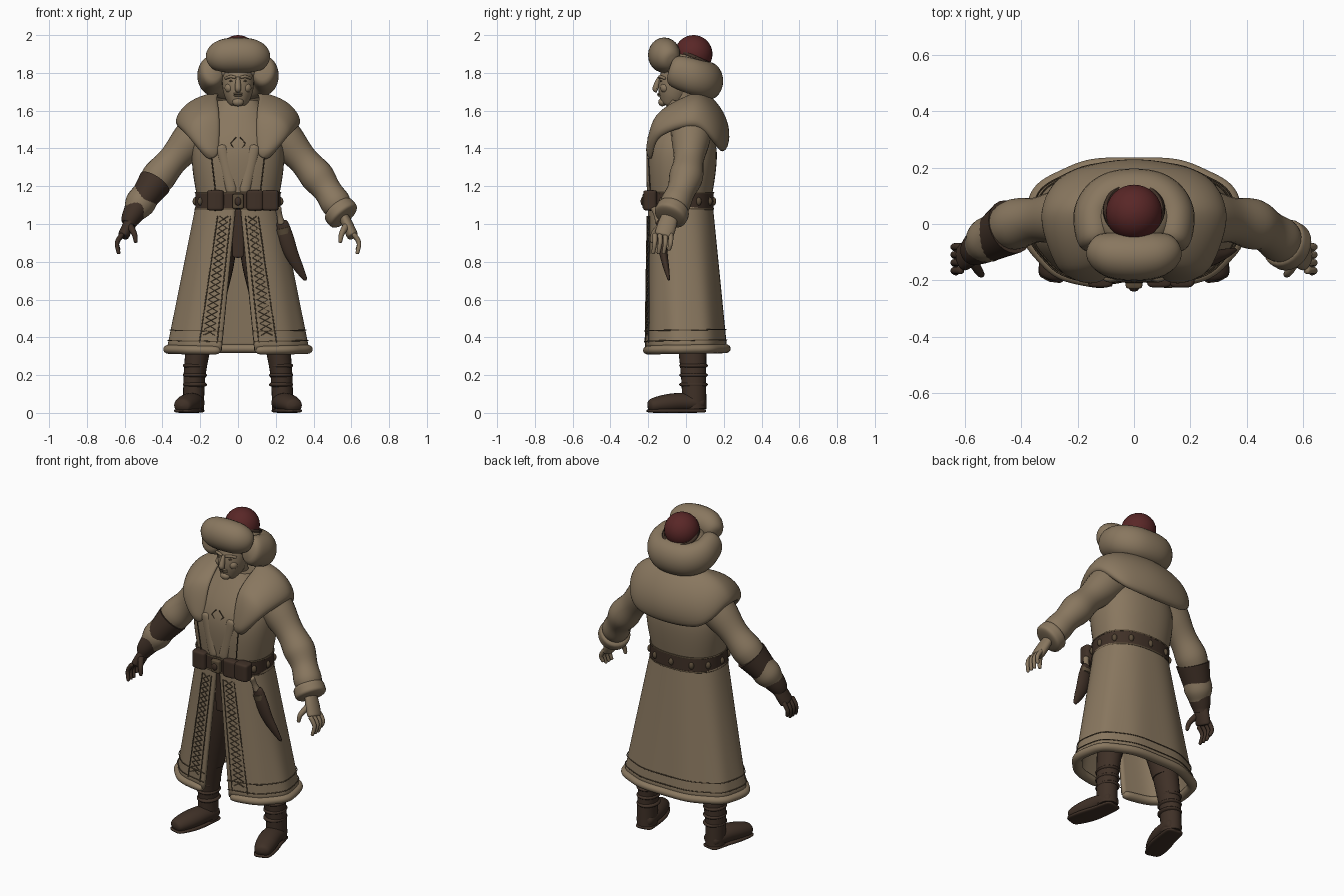
import bpy, bmesh, math
from math import sin, cos, pi, tau
from mathutils import Vector

cube = bpy.data.objects.get("Cube")
if cube:
    bpy.data.objects.remove(cube)

X, Y, Z = Vector((1, 0, 0)), Vector((0, 1, 0)), Vector((0, 0, 1))
SIDES = ((1, "left"), (-1, "right"))


def material(name, *colour):
    mat = bpy.data.materials.new(name)
    mat.use_nodes = True
    mat.diffuse_color = (*colour, 1)
    shader = mat.node_tree.nodes["Principled BSDF"]
    shader.inputs["Base Color"].default_value = (*colour, 1)
    shader.inputs["Roughness"].default_value = 0.9
    return mat


TAN = material("tan wool and fur", .25, .185, .115)
BROWN = material("dark brown leather", .05, .03, .02)
RED = material("dark red felt", .1, .02, .02)
TRIM = material("embroidery brown", .1, .07, .04)


def mix(start, end, t):
    return start + (end - start) * t


def power_sign(value, power):
    return math.copysign(abs(value) ** power, value)


def mirrored(half):
    return list(half) + [(-x, y, z) for x, y, z in reversed(half)]


def spline(keys, t):
    """Smooth curve through numbers or vectors, t from 0 to 1."""
    last = len(keys) - 1
    i = max(0, min(int(t * last), last - 1))
    f = t * last - i
    before, start, end, after = (keys[max(0, min(last, i + k))] for k in (-1, 0, 1, 2))
    tangent_in, tangent_out = (end - before) / 2, (after - start) / 2
    ease = f * f * (3 - 2 * f)
    return (mix(start, end, ease) + tangent_in * (f * (1 - f) ** 2)
            - tangent_out * (f * f * (1 - f)))


def surface(name, point, around, along, mat, closed=True, thickness=0):
    """Smooth grid surface from point(u, v)."""
    bm = bmesh.new()
    spans = around if closed else around - 1
    rows = [[bm.verts.new(point(i / spans, j / (along - 1))) for i in range(around)]
            for j in range(along)]
    for lower, upper in zip(rows, rows[1:]):
        for i in range(spans):
            k = (i + 1) % around
            bm.faces.new((lower[i], lower[k], upper[k], upper[i]))
    if closed:
        bm.faces.new(rows[0])
        bm.faces.new(rows[-1])
    bmesh.ops.recalc_face_normals(bm, faces=bm.faces)
    mesh = bpy.data.meshes.new(name)
    bm.to_mesh(mesh)
    bm.free()
    mesh.materials.append(mat)
    ob = bpy.data.objects.new(name, mesh)
    bpy.context.collection.objects.link(ob)
    if thickness:
        solid = ob.modifiers.new("thickness", "SOLIDIFY")
        solid.thickness, solid.offset = thickness, 0
    bpy.ops.object.select_all(action="DESELECT")
    ob.select_set(True)
    bpy.context.view_layer.objects.active = ob
    bpy.ops.object.shade_smooth_by_angle(angle=math.radians(60))


def tube(name, path, radii, mat, axis=X, flat=1, side=1, blunt=0, power=1, around=24, along=32):
    """Oval tube on a path: radii lie along axis, flat scales the other way, blunt rounds the ends."""
    path = [Vector(p) for p in path]

    def point(u, v):
        forward = (spline(path, min(1, v + .01)) - spline(path, max(0, v - .01))).normalized()
        across = (axis - forward * axis.dot(forward)).normalized()
        end = max(1 - abs(2 * v - 1) ** blunt, .002) ** .5 if blunt else 1
        radius = spline(radii, v) * end
        p = (spline(path, v) + across * radius * power_sign(cos(tau * u), power)
             + forward.cross(across) * radius * flat * power_sign(sin(tau * u), power))
        return p.x * side, p.y, p.z
    surface(name, point, around, along, mat)


def ball(name, centre, size, mat):
    def point(u, v):
        polar = pi * mix(.01, .99, v)
        unit = (sin(polar) * cos(tau * u), sin(polar) * sin(tau * u), cos(polar))
        return [c + s * n for c, s, n in zip(centre, size, unit)]
    surface(name, point, 32, 20, mat)


def stitch(name, path, radius=.003, mat=TRIM):
    tube(name, path, [radius], mat, axis=X + Y * 2 + Z * 3, around=6, along=len(path))


# Coat skirt, split at the front
def skirt(u, v, lift=0):
    width, depth = mix(.21, .365, v) + lift, mix(.16, .21, v) + lift
    opening = math.asin((mix(.01, .09, v) / width) ** 1.2)
    turn = mix(opening, tau - opening, u)
    fold = 1 + .012 * v * cos(9 * turn)
    return (width * fold * power_sign(sin(turn), .85),
            mix(-.03, 0, v) - depth * fold * power_sign(cos(turn), .85),
            mix(1.12, .33, v) + .01 * v * sin(turn / 2))


surface("coat_skirt", skirt, 90, 24, TAN, closed=False, thickness=.02)
tube("fur_hem", [skirt(i / 60, 1) for i in range(61)], [.024], TAN, axis=Z, flat=1.2, blunt=60, along=121)

# Embroidery around the hem and beside the opening
for v in (.87, .94):
    stitch("hem_stitch", [skirt(i / 80, v, .014) for i in range(81)])
for start, tag in ((0, "left"), (1, "right")):
    for inset in (.012, .058):
        stitch("border_stitch_" + tag, [skirt(abs(start - inset), mix(.1, .95, i / 30), .014) for i in range(31)])
    for phase in (0, 1):
        stitch("border_zigzag_" + tag, [skirt(abs(start - mix(.02, .05, (i + phase) % 2)),
                                              mix(.1, .9, i / 20), .014) for i in range(21)])

# Coat body and front edges
tube("coat_body", [(0, -.03, 1.1), (0, -.02, 1.4), (0, 0, 1.65)], [.21, .24, .11], TAN,
     flat=.76, power=.85, around=48)
for side, tag in SIDES:
    tube("coat_front_edge_" + tag, [(.03, -.19, 1.16), (.09, -.19, 1.42)], [.03], TAN,
         flat=.6, side=side, blunt=8)
    stitch("chest_stitch_" + tag, [(side * .12, -.19, 1.18), (side * .14, -.2, 1.35)])
    stitch("shirt_ornament_" + tag, [(side * mix(.01, .04, i % 2), -.2, mix(1.32, 1.46, i / 4)) for i in range(5)])

# Wide fur collar between its neck line and its hem
neck_line = mirrored([(.1, -.2, 1.36), (.1, -.14, 1.57), (.11, .02, 1.68), (.07, .09, 1.69)])
hem_line = mirrored([(.17, -.2, 1.35), (.27, -.14, 1.47), (.32, .05, 1.52), (.19, .18, 1.4)])
neck_line, hem_line = ([Vector(p) for p in line] for line in (neck_line, hem_line))


def collar(u, v):
    inner, outer = spline(neck_line, v), spline(hem_line, v)
    across, middle = outer - inner, (outer + inner) / 2
    out = Vector((middle.x, middle.y, .28))
    out = (out - across * out.dot(across) / across.length_squared).normalized()
    end = max(1 - abs(2 * v - 1) ** 24, .01) ** .5
    c, s = cos(tau * u), sin(tau * u)
    pile = mix(.03, .04, c) * power_sign(s, .7)
    arch = .12 * across.length * s * s * min(1, across.length * 5)
    return middle + across * c * end / 2 + out * (pile + arch) * end


surface("fur_collar", collar, 28, 90, TAN)

# Neck, shirt collar and head
tube("neck", [(0, 0, 1.55), (0, -.02, 1.72)], [.065], TAN)
tube("shirt_collar", [(0, -.03, 1.5), (0, -.02, 1.6)], [.11, .08], TAN)
tube("head", [(0, -.09, 1.62), (0, -.07, 1.68), (0, -.05, 1.76), (0, -.02, 1.88)],
     [.04, .072, .085, .07], TAN, flat=1.08, blunt=16)
tube("nose", [(0, -.14, 1.78), (0, -.16, 1.72), (0, -.15, 1.71)], [.01, .017, .014], TAN, blunt=8)
ball("chin", (0, -.125, 1.645), (.03, .022, .022), TAN)
for z in (1.68, 1.69):
    ball("lip", (0, -.14, z), (.025, .012, .006), TAN)
stitch("mouth", [(-.02, -.145, 1.685), (0, -.153, 1.685), (.02, -.145, 1.685)], .002)
for side, tag in SIDES:
    tube("collar_tab_" + tag, [(.01, -.12, 1.57), (.05, -.1, 1.59), (.08, -.06, 1.61)], [.016], RED,
         axis=Z, flat=.4, side=side, blunt=8)
    tube("brow_" + tag, [(.01, -.142, 1.775), (.04, -.135, 1.78), (.07, -.11, 1.77)], [.008], TAN,
         axis=Z, side=side, blunt=8)
    ball("eye_" + tag, (side * .034, -.13, 1.757), (.014, .008, .005), TRIM)
    ball("cheek_" + tag, (side * .045, -.11, 1.72), (.026, .026, .026), TAN)

# Fur hat with a red crown
ball("hat_core", (0, .01, 1.82), (.14, .12, .1), TAN)
tube("hat_front_fur", mirrored([(.15, -.07, 1.86), (.07, -.11, 1.89)]), [.06, .09, .09, .06], TAN,
     axis=Z, flat=.92, blunt=6)
tube("hat_back_fur", mirrored([(.13, -.09, 1.82), (.14, .04, 1.78), (.07, .11, 1.76)]), [.09, .1, .09], TAN,
     axis=Z, flat=.78, blunt=14, along=60)
ball("hat_crown", (0, .04, 1.9), (.1, .1, .1), RED)
turns = [tau * i / 40 for i in range(41)]
stitch("hat_crown_band", [(.1 * cos(a), mix(.05, .14, sin(a)), mix(1.88, 1.84, sin(a))) for a in turns], .011, BROWN)

# Sleeves, hands, cuff and gauntlet
SHOULDER, ELBOW, WRIST = (.2, .03, 1.5), (.42, 0, 1.25), (.55, -.08, 1.06)
KNUCKLES = (.61, -.12, .93)
for side, tag, skin in ((1, "left", TAN), (-1, "right", BROWN)):
    tube("sleeve_" + tag, [SHOULDER, ELBOW, WRIST], [.11, .1, .08, .09, .075, .08, .06], TAN, axis=Y, side=side)
    tube("palm_" + tag, [WRIST, KNUCKLES], [.04, .05, .05], skin, axis=Y, flat=.6, side=side, blunt=14)
    for i in range(4):
        y, tip = -.165 + .028 * i, .84 + .02 * (i == 3)
        tube("finger_" + tag, [(.61, y, .95), (.64, y, .9), (.63, y - .01, tip)], [.014, .01], skin,
             axis=Y, side=side, blunt=10, around=12)
    tube("thumb_" + tag, [(.58, -.12, 1), (.55, -.17, .95), (.54, -.18, .9)], [.02, .01], skin,
         axis=Y, side=side, blunt=10, around=12)
tube("fur_cuff_left", [(.52, -.06, 1.09), (.57, -.09, 1.03)], [.09], TAN, axis=Y, blunt=4)
tube("gauntlet_right", [(.44, -.01, 1.22), WRIST, (.58, -.1, 1)], [.1, .065, .045], BROWN,
     axis=Y, flat=.9, side=-1)


# Belt with studs, pouches and buckle
def belt(turn, z):
    return .225 * power_sign(sin(turn), .85), -.03 - .175 * power_sign(cos(turn), .85), z


tube("belt", [(0, -.03, 1.08), (0, -.03, 1.17)], [.226], BROWN, flat=.78, blunt=40, power=.85, around=64)
for z in (1.08, 1.165):
    stitch("belt_piping", [belt(turn, z) for turn in turns], .005)
for i in range(1, 12):
    ball("belt_stud", belt(tau * i / 12, 1.12), (.015, .015, .022), TRIM)
for x in (-.12, .09, .17):
    tube("belt_pouch", [(x, -.19, 1.07), (x, -.19, 1.18)], [.045], BROWN, flat=.8, blunt=10, power=.5)
tube("buckle", [(0, -.21, 1.08), (0, -.21, 1.16)], [.03], TRIM, flat=.7, blunt=10, power=.5)
ball("buckle_boss", (0, -.23, 1.12), (.017, .01, .022), BROWN)
tube("belt_strap_end", [(0, -.18, 1.08), (0, -.17, .82)], [.03], BROWN, flat=.3, blunt=16, power=.6)

# Sheathed knife on the left hip
tube("sheath", [(.23, -.14, 1.02), (.28, -.12, .85), (.36, -.09, .7)], [.03, .04, .03, .01], BROWN,
     flat=.6, blunt=20)
tube("sheath_band", [(.237, -.135, .98), (.245, -.13, .95)], [.037], TRIM, flat=.75)
tube("knife_handle", [(.21, -.17, 1.09), (.23, -.14, 1)], [.02, .015, .022], TAN, blunt=8)

# Trousers and boots
for side, tag in SIDES:
    tube("trouser_" + tag, [(.09, 0, 1.08), (.12, 0, .8), (.2, .03, .38)], [.09, .1, .07], BROWN, side=side)
    tube("boot_shaft_" + tag, [(.2, .03, .42), (.23, .04, .2), (.235, .045, .02)], [.07, .058, .055], BROWN,
         flat=1.15, side=side)
    for z in (.15, .2, .25):
        ball("boot_fold_" + tag, (side * .228, .04, z), (.064, .076, .02), BROWN)
    tube("boot_foot_" + tag, [(.225, .1, .05), (.25, -.04, .055), (.3, -.2, .035)], [.05, .06, .062, .045], BROWN,
         flat=.8, side=side, blunt=12)
    tube("boot_sole_" + tag, [(.225, .105, .011), (.25, -.04, .011), (.3, -.205, .011)], [.05, .057, .063, .045],
         BROWN, flat=.19, side=side, blunt=14, power=.6)
